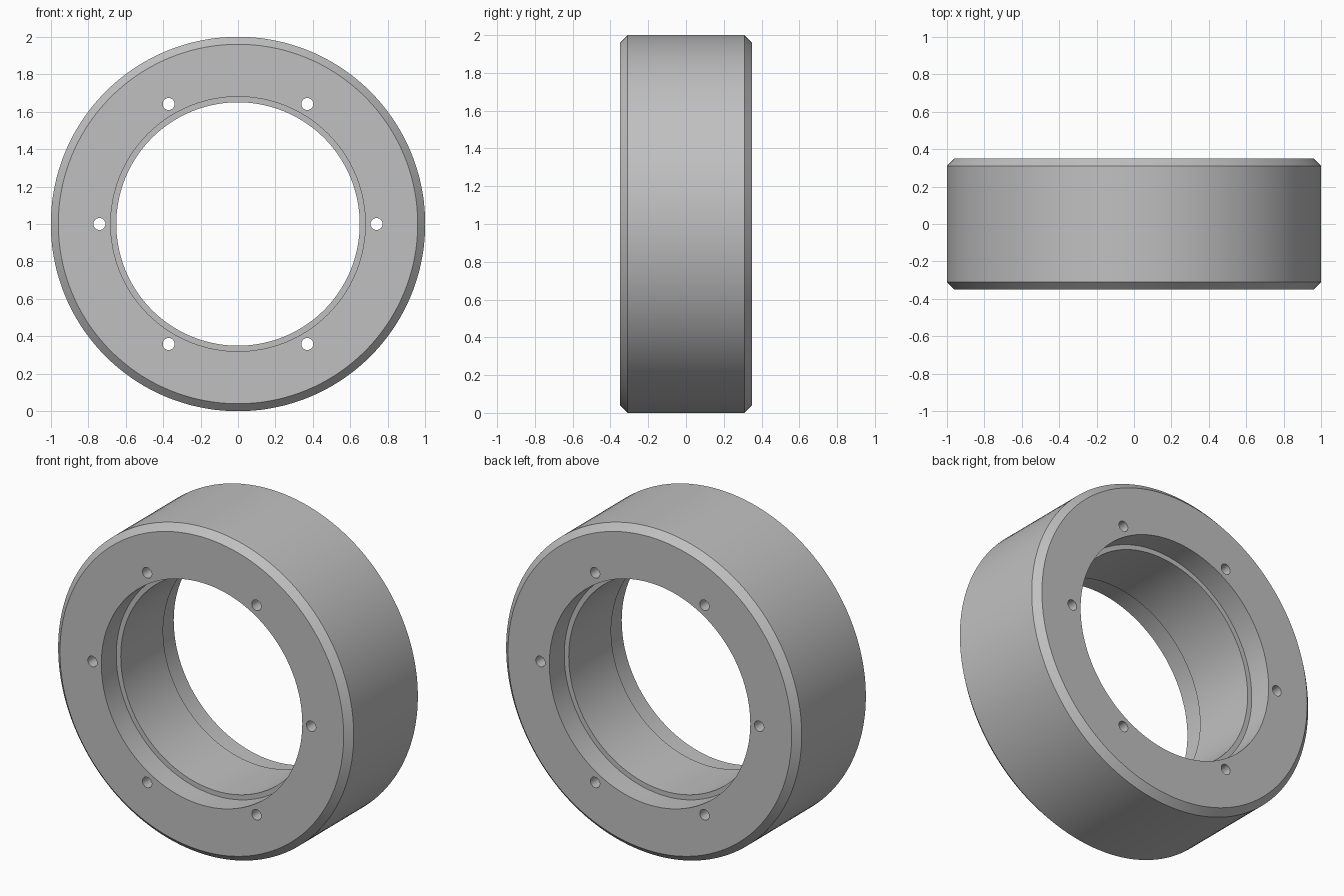
import bpy, bmesh
from math import pi, sin, cos, radians
from mathutils import Matrix, Vector

cube = bpy.data.objects.get("Cube")
if cube:
    bpy.data.objects.remove(cube, do_unlink=True)

R, HALF, CHAMFER = 1.0, 0.35, 0.04      # outer radius, half width, edge bevel
BORE, RECESS, STEP = 0.65, 0.68, 0.145  # bore, end recess radius and depth
BOLT_CIRCLE, HOLE, COUNT = 0.74, 0.032, 6
AXIS = Vector((0, 1, 0))
CENTRE = Vector((0, 0, R))

# Plain grey
grey = bpy.data.materials.new("grey")
colour = (0.53, 0.53, 0.53, 1)
grey.diffuse_color = colour
grey.use_nodes = True
grey.node_tree.nodes["Principled BSDF"].inputs["Base Color"].default_value = colour


def add_object(name, bm):
    mesh = bpy.data.meshes.new(name)
    bmesh.ops.recalc_face_normals(bm, faces=bm.faces[:])
    bm.to_mesh(mesh)
    bm.free()
    obj = bpy.data.objects.new(name, mesh)
    bpy.context.collection.objects.link(obj)
    mesh.materials.append(grey)
    return obj


# Ring: half cross-section (radius, y), mirrored, then turned about y
half = [(BORE, HALF - STEP), (RECESS, HALF - STEP), (RECESS, HALF),
        (R - CHAMFER, HALF), (R, HALF - CHAMFER)]
profile = half + [(r, -y) for r, y in reversed(half)]
bm = bmesh.new()
verts = [bm.verts.new((r, y, R)) for r, y in profile]
edges = [bm.edges.new((verts[i - 1], verts[i])) for i in range(len(verts))]
bmesh.ops.spin(bm, geom=verts + edges, cent=CENTRE, axis=AXIS,
               angle=2 * pi, steps=144)
bmesh.ops.remove_doubles(bm, verts=bm.verts[:], dist=0.0001)
ring = add_object("ring", bm)

# Bolt holes right through the ring
bm = bmesh.new()
for i in range(COUNT):
    a = 2 * pi * i / COUNT
    spot = CENTRE + BOLT_CIRCLE * Vector((cos(a), 0, sin(a)))
    bmesh.ops.create_cone(bm, cap_ends=True, segments=24, radius1=HOLE,
                          radius2=HOLE, depth=HALF * 3,
                          matrix=Matrix.Translation(spot) @ Matrix.Rotation(pi / 2, 4, 'X'))
cutter = add_object("hole_cutter", bm)
cutter.hide_render = True

cut = ring.modifiers.new("bolt_holes", 'BOOLEAN')
cut.operation = 'DIFFERENCE'
cut.solver = 'EXACT'
cut.object = cutter
bpy.ops.object.select_all(action='DESELECT')
bpy.context.view_layer.objects.active = ring
ring.select_set(True)
bpy.ops.object.modifier_apply(modifier=cut.name)
bpy.data.objects.remove(cutter, do_unlink=True)

# Smooth round walls, crisp edges
bpy.ops.object.shade_smooth_by_angle(angle=radians(30))
